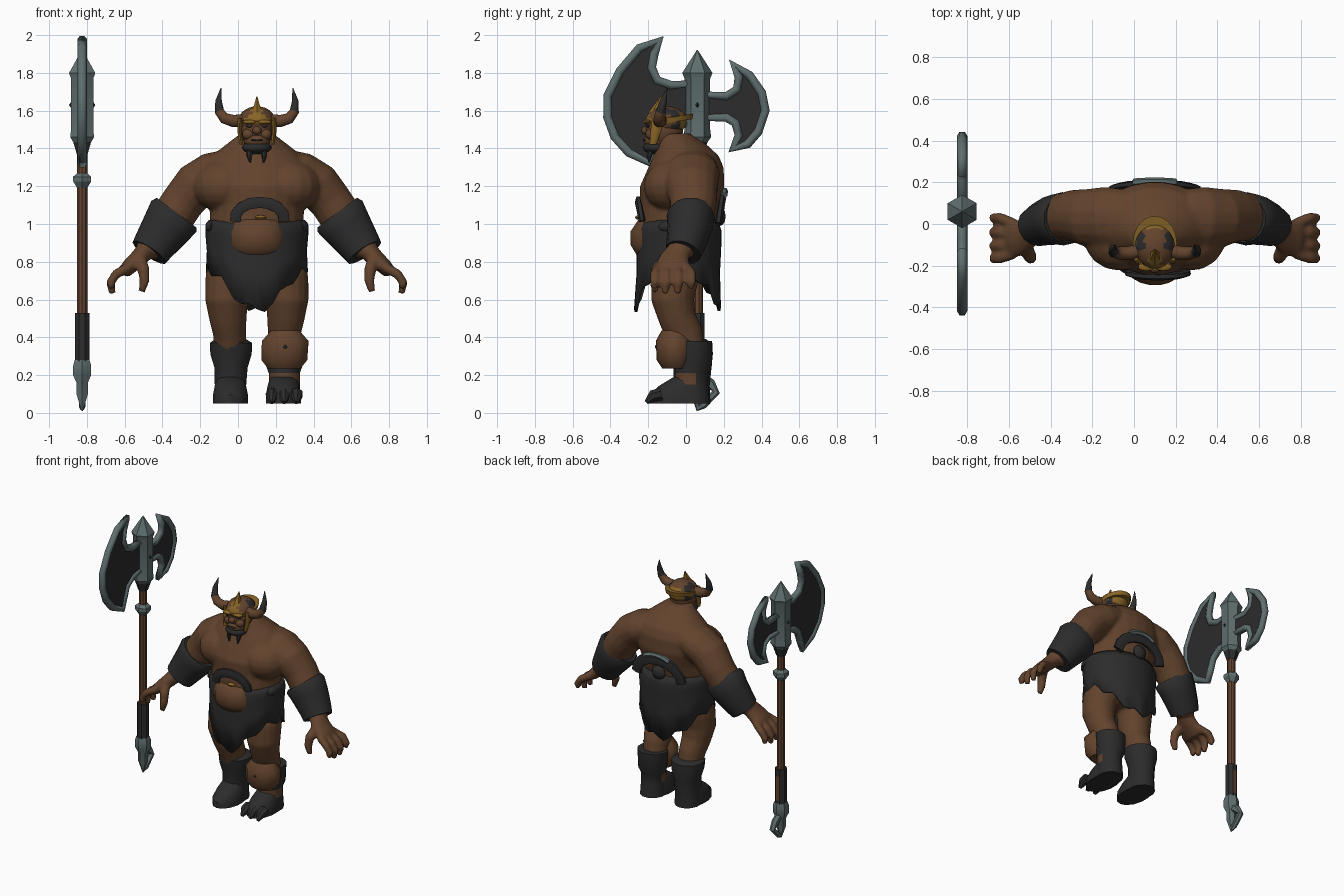
import bpy, bmesh, math
from mathutils import Vector, Matrix

if "Cube" in bpy.data.objects:
    bpy.data.objects.remove(bpy.data.objects["Cube"])

def material(name, r, g, b):
    m = bpy.data.materials.new(name)
    m.use_nodes = True
    m.diffuse_color = (r, g, b, 1)
    node = m.node_tree.nodes["Principled BSDF"]
    node.inputs["Base Color"].default_value = (r, g, b, 1)
    node.inputs["Roughness"].default_value = 0.8
    return m

SKIN = material("brown skin", .122, .056, .026)
DARK = material("dark leather", .025, .025, .025)
STEEL = material("grey steel", .115, .155, .155)
GOLD = material("gold", .25, .13, .02)
WOOD = material("brown wood", .125, .056, .027)
BODY = Vector((.1, 0, 0))
AXE = Vector((-.825, .06, 0))

def select(ob):
    bpy.ops.object.select_all(action='DESELECT')
    ob.select_set(True)
    bpy.context.view_layer.objects.active = ob

def finish(bm, name, mats, at=BODY, rule=None, angle=45):
    bmesh.ops.recalc_face_normals(bm, faces=bm.faces)
    for f in bm.faces:
        if rule:
            f.material_index = rule(f.calc_center_median())
    me = bpy.data.meshes.new(name)
    bm.to_mesh(me)
    bm.free()
    ob = bpy.data.objects.new(name, me)
    bpy.context.collection.objects.link(ob)
    for m in mats if isinstance(mats, list) else [mats]:
        me.materials.append(m)
    ob.location = at
    select(ob)
    bpy.ops.object.shade_smooth_by_angle(angle=math.radians(angle))
    return ob

def tube(bm, pts, seg=12, flat=False, s=1):
    """Skin a path of (x, y, z, radius across, optional radius along y)."""
    c = [Vector((p[0] * s, p[1], p[2])) for p in pts]
    rings = []
    for i, p in enumerate(pts):
        d = Vector((0, 0, 1)) if flat else (c[min(i + 1, len(c) - 1)] - c[max(i - 1, 0)]).normalized()
        u = d.cross(Vector((0, 1, 0))).normalized()
        v = u.cross(d)
        ring = []
        for k in range(seg):
            a = 2 * math.pi * (k + .5) / seg
            ring.append(bm.verts.new(c[i] + u * math.cos(a) * p[3] + v * math.sin(a) * p[-1]))
        rings.append(ring)
    for lo, hi in zip(rings, rings[1:]):
        for k in range(seg):
            bm.faces.new((lo[k], lo[(k + 1) % seg], hi[(k + 1) % seg], hi[k]))
    bm.faces.new(rings[0])
    bm.faces.new(rings[-1])

def part(name, mat, pts, seg=12, flat=False, s=1, **kw):
    bm = bmesh.new()
    tube(bm, pts, seg, flat, s)
    return finish(bm, name, mat, **kw)

def ball(bm, c, r, seg=16):
    m = Matrix.Translation(c) @ Matrix.Diagonal((*r, 1))
    bmesh.ops.create_uvsphere(bm, u_segments=seg, v_segments=seg // 2 + 2, radius=1, matrix=m)

def blob(name, mat, c, r, seg=16, **kw):
    bm = bmesh.new()
    ball(bm, c, r, seg)
    return finish(bm, name, mat, **kw)

def arch(name, mat, y, z, w, h, r, a0=0, a1=180, bulge=0, x=0):
    pts = []
    for i in range(9):
        a = math.radians(a0 + (a1 - a0) * i / 8)
        pts.append((x + w * math.cos(a), y + bulge * math.sin(a), z + h * math.sin(a), r, .018))
    return part(name, mat, pts, 6)

# Body: torso, arms, hands and legs merged into one skin
bm = bmesh.new()
tube(bm, [(0, -.03, .7, .18, .14), (0, -.05, .85, .23, .18), (0, -.05, .97, .25, .2),
          (0, -.03, 1.1, .25, .215), (0, -.02, 1.2, .29, .225), (0, .0, 1.3, .29, .2),
          (0, .0, 1.36, .24, .175), (0, -.02, 1.42, .165, .13), (0, -.06, 1.48, .085, .08)], 24, True)
for s in (1, -1):
    tube(bm, [(.14, .04, 1.3, .1, .13), (.23, .03, 1.265, .12, .15), (.32, .03, 1.205, .125, .14),
              (.39, .04, 1.12, .115, .125), (.45, .03, 1.03, .115), (.52, .01, .94, .095),
              (.585, -.03, .85, .065)], 16, s=s)
    ball(bm, (.17 * s, -.07, 1.2), (.17, .155, .14))
    # palm, fingers and thumb
    tube(bm, [(.57, -.03, .88, .055), (.625, -.06, .82, .048, .08), (.68, -.07, .77, .042, .095),
              (.705, -.07, .735, .03, .09)], 12, s=s)
    for y, drop in ((-.165, .03), (-.105, 0), (-.04, 0), (.03, .03)):
        tube(bm, [(.68, y * .75 - .02, .77, .028), (.745, y, .735, .027), (.775, y, .69, .025),
                  (.765, y - .005, .63 + drop, .02)], 8, s=s)
    tube(bm, [(.62, -.1, .82, .033), (.6, -.155, .76, .034), (.595, -.165, .7, .028), (.61, -.165, .64, .02)], 8, s=s)
    # thigh, knee, calf
    tube(bm, [(.13, -.03, .84, .12), (.155, -.06, .7, .12, .125), (.16, -.07, .6, .115),
              (.153, -.045, .5, .1), (.145, -.01, .42, .088, .1), (.14, .02, .3, .085), (.14, .03, .12, .07)], 16, s=s)
body = finish(bm, "body", SKIN, angle=60)
rem = body.modifiers.new("merge", 'REMESH')
rem.voxel_size = .011
rem.use_smooth_shade = True
body.modifiers.new("soften", 'SMOOTH').iterations = 5

# Belly bulging over the belt
part("belly", SKIN, [(0, -.17, .815, .09, .06), (0, -.175, .84, .135, .09), (0, -.18, .89, .15, .115),
     (0, -.18, .96, .15, .115), (0, -.17, 1.02, .14, .085), (0, -.15, 1.04, .1, .06)], 20, True)

# Ragged hide skirt
bm = bmesh.new()
N = 40
rows = []
for t in (0, .12, .25, .6, 1):
    row = []
    for k in range(N):
        a = 2 * math.pi * k / N
        front = max(0, -math.sin(a))
        back = max(0, math.sin(a))
        hem = .75 - .21 * front ** 4 - .2 * back ** 2 + (0, .03, .01, -.015)[k % 4]
        flare = (.0, .018, .0, .01, .015)[int(t * 4 + .9)]
        z = 1.02 + (hem - 1.02) * t
        row.append(bm.verts.new(((.255 + flare) * math.cos(a), -.035 + (.205 + flare) * math.sin(a) - .02 * t * front, z)))
    rows.append(row)
for hi, lo in zip(rows, rows[1:]):
    for k in range(N):
        bm.faces.new((hi[k], hi[(k + 1) % N], lo[(k + 1) % N], lo[k]))
skirt = finish(bm, "hide_skirt", DARK)
skirt.modifiers.new("thickness", 'SOLIDIFY').thickness = .015

# Waist harness, front and back
arch("front_harness", DARK, -.235, 1.03, .13, .085, .034, -10, 190, -.018, .015)
blob("front_buckle", GOLD, (.02, -.25, 1.035), (.03, .02, .012), 8)
arch("back_harness", DARK, .17, 1.0, .185, .14, .042, 0, 180, .025)
arch("back_plate", STEEL, .175, 1.01, .19, .165, .018, 58, 122, .03)
blob("back_buckle", DARK, (0, .18, 1.04), (.055, .03, .05), 8)
for s in (1, -1):
    side = "left" if s > 0 else "right"
    blob(side + "_belt_pouch", DARK, (.245 * s, -.05, .985), (.03, .1, .035), 10)
    part(side + "_bracer", DARK, [(.425, .025, 1.06, .135, .115), (.44, .025, 1.04, .148, .128),
         (.48, .02, .98, .135, .12), (.54, .0, .895, .115, .105), (.57, -.015, .85, .105, .095)], 14, s=s)
    part(side + "_foot", DARK, [(.14, -.04, .05, .095, .155), (.14, -.04, .095, .095, .155),
         (.14, -.015, .145, .085, .125), (.14, .02, .19, .07, .085)], 14, True, s)

# Right fur boot, left greave with a bare ankle strip, left toe claws
part("right_boot", DARK, [(-.14, .03, .05, .09, .1), (-.14, .03, .14, .085, .095), (-.137, .035, .24, .09, .1),
     (-.137, .03, .31, .112, .112), (-.137, .025, .37, .115, .115), (-.14, .02, .39, .085)], 14, True)
part("left_greave", [DARK, SKIN], [(.145, .03, .05, .09, .1), (.145, .03, .15, .085, .09), (.145, .03, .21, .085, .09),
     (.145, .04, .25, .1, .1), (.145, .04, .38, .11, .1)], 12, True,
     rule=lambda c: int(.15 < c.z < .21 and c.y < .05))
for x in (.08, .145, .21):
    part("left_claw", DARK, [(x, -.13, .1, .035), (x, -.175, .09, .032), (x, -.21, .055, .012)], 7)

# Knee guard on the left shin
part("knee_guard", SKIN, [(.145, -.055, .235, .09, .07), (.145, -.06, .28, .128, .095),
     (.15, -.06, .38, .13, .1), (.15, -.06, .435, .08, .07)], 10, True)
blob("knee_stud", DARK, (.15, -.155, .35), (.01, .01, .01), 8)

# Head
blob("head", SKIN, (0, -.115, 1.5), (.088, .1, .105), 20)
blob("jaw", SKIN, (0, -.155, 1.44), (.07, .07, .045))
blob("nose", SKIN, (0, -.215, 1.495), (.025, .022, .022), 10)
blob("mouth", DARK, (0, -.216, 1.445), (.035, .012, .007), 10)
blob("beard", DARK, (0, -.16, 1.405), (.078, .07, .036))
for s in (1, -1):
    blob("eye", DARK, (.037 * s, -.2, 1.52), (.022, .012, .01), 10)
    blob("brow", GOLD, (.04 * s, -.205, 1.54), (.042, .022, .012), 10)
    blob("cheek", SKIN, (.045 * s, -.185, 1.475), (.035, .03, .03), 10)
    part("cheek_guard", GOLD, [(.09, -.15, 1.56, .014, .03), (.092, -.16, 1.49, .013, .028),
         (.083, -.175, 1.42, .01, .018)], 6, True, s)
    part("beard_braid", DARK, [(.035, -.18, 1.41, .025), (.04, -.195, 1.36, .014), (.035, -.195, 1.325, .004)], 7, s=s)
    # curved horn with a dark tip
    part("horn", [SKIN, DARK], [(.07, -.13, 1.55, .034), (.125, -.14, 1.545, .034), (.172, -.14, 1.56, .031),
         (.198, -.135, 1.595, .026), (.203, -.12, 1.65, .018), (.19, -.1, 1.72, .002)], 10, s=s,
         rule=lambda c: int(c.z > 1.6))

# Helmet: striped dome, crest, sloping brim
blob("helmet", [SKIN, DARK, GOLD], (0, -.105, 1.545), (.098, .11, .078), 24,
     rule=lambda c: 2 if c.y > -.025 or (abs(c.x) < .03 and c.y < -.14) or c.y < -.19
     else int(.05 < abs(c.x) < .085 and c.y > -.12))
part("crest", GOLD, [(0, -.16, 1.59, .035, .04), (0, -.145, 1.63, .017, .025), (0, -.13, 1.675, .003, .004)], 6, True)
bm = bmesh.new()
R = Matrix.Translation((0, -.09, 1.55)) @ Matrix.Rotation(math.radians(9), 4, 'X')
bmesh.ops.create_cone(bm, cap_ends=True, segments=20, radius1=.098, radius2=.106, depth=.028,
                      matrix=R @ Matrix.Diagonal((1, 1.25, 1, 1)))
finish(bm, "helmet_brim", GOLD)

# Axe haft, fittings and pommel
def turned(name, mat, profile, seg=6, **kw):
    return part(name, mat, [(0, 0, z, r) for z, r in profile], seg, True, at=AXE, angle=25, **kw)

turned("axe_shaft", WOOD, [(.2, .029), (1.5, .029)], 10)
turned("axe_grip", [DARK, WOOD], [(.26, .042), (.3, .042), (.48, .042), (.53, .042)], 8,
       rule=lambda c: int(c.y > .035 and .3 < c.z < .48))
turned("axe_collar", STEEL, [(1.19, .03), (1.225, .055), (1.25, .055), (1.27, .03)])
turned("axe_neck", DARK, [(1.37, .033), (1.45, .06), (1.48, .05)])
turned("axe_socket", STEEL, [(1.42, .045), (1.46, .073), (1.5, .068), (1.77, .068), (1.8, .08), (1.92, .003)])
turned("axe_pommel", STEEL, [(.28, .045), (.25, .055), (.2, .055), (.16, .035), (.1, .035), (.01, .004)])
part("pommel_hook", STEEL, [(0, .0, .2, .025, .03), (0, .07, .15, .024, .03), (0, .1, .11, .02), (0, .03, .04, .02),
     (0, 0, .02, .01)], 6, at=AXE)
blob("socket_hole", DARK, (0, 0, 1.63), (.07, .024, .028), 8, at=AXE)

# Axe blades: dark plate with a steel rim
def blade(name, outline):
    mid = sum((Vector(p) for p in outline), Vector((0, 0))) / len(outline)
    pts = [Vector((0, *(mid + (Vector(p) - mid) * .94))) - Vector((0, AXE.y, 0)) for p in outline]
    bm = bmesh.new()
    face = bm.faces.new([bm.verts.new(p - Vector((.012, 0, 0))) for p in pts])
    ext = bmesh.ops.extrude_face_region(bm, geom=[face])
    bmesh.ops.translate(bm, vec=(.024, 0, 0), verts=[v for v in ext["geom"] if isinstance(v, bmesh.types.BMVert)])
    finish(bm, name + "_plate", DARK, at=AXE)
    cu = bpy.data.curves.new(name + "_rim", 'CURVE')
    cu.dimensions = '3D'
    cu.bevel_depth = .026
    cu.bevel_resolution = 1
    sp = cu.splines.new('POLY')
    sp.points.add(len(pts) - 1)
    for q, p in zip(sp.points, pts):
        q.co = (*p, 1)
    sp.use_cyclic_u = True
    cu.materials.append(STEEL)
    ob = bpy.data.objects.new(name + "_rim", cu)
    bpy.context.collection.objects.link(ob)
    ob.location = AXE
    select(ob)
    bpy.ops.object.convert(target='MESH')

blade("large_blade", [(-.13, 2.0), (-.25, 1.95), (-.36, 1.82), (-.43, 1.68), (-.43, 1.56), (-.39, 1.45), (-.31, 1.36),
      (-.19, 1.3), (-.16, 1.38), (-.13, 1.46), (-.06, 1.51), (.04, 1.53), (.04, 1.75), (-.07, 1.74),
      (-.15, 1.77), (-.18, 1.84), (-.165, 1.92)])
blade("small_blade", [(.24, 1.87), (.34, 1.8), (.41, 1.7), (.43, 1.6), (.39, 1.48), (.33, 1.41), (.24, 1.38),
      (.28, 1.46), (.26, 1.53), (.21, 1.56), (.08, 1.56), (.08, 1.69), (.21, 1.68), (.27, 1.72), (.28, 1.79)])
